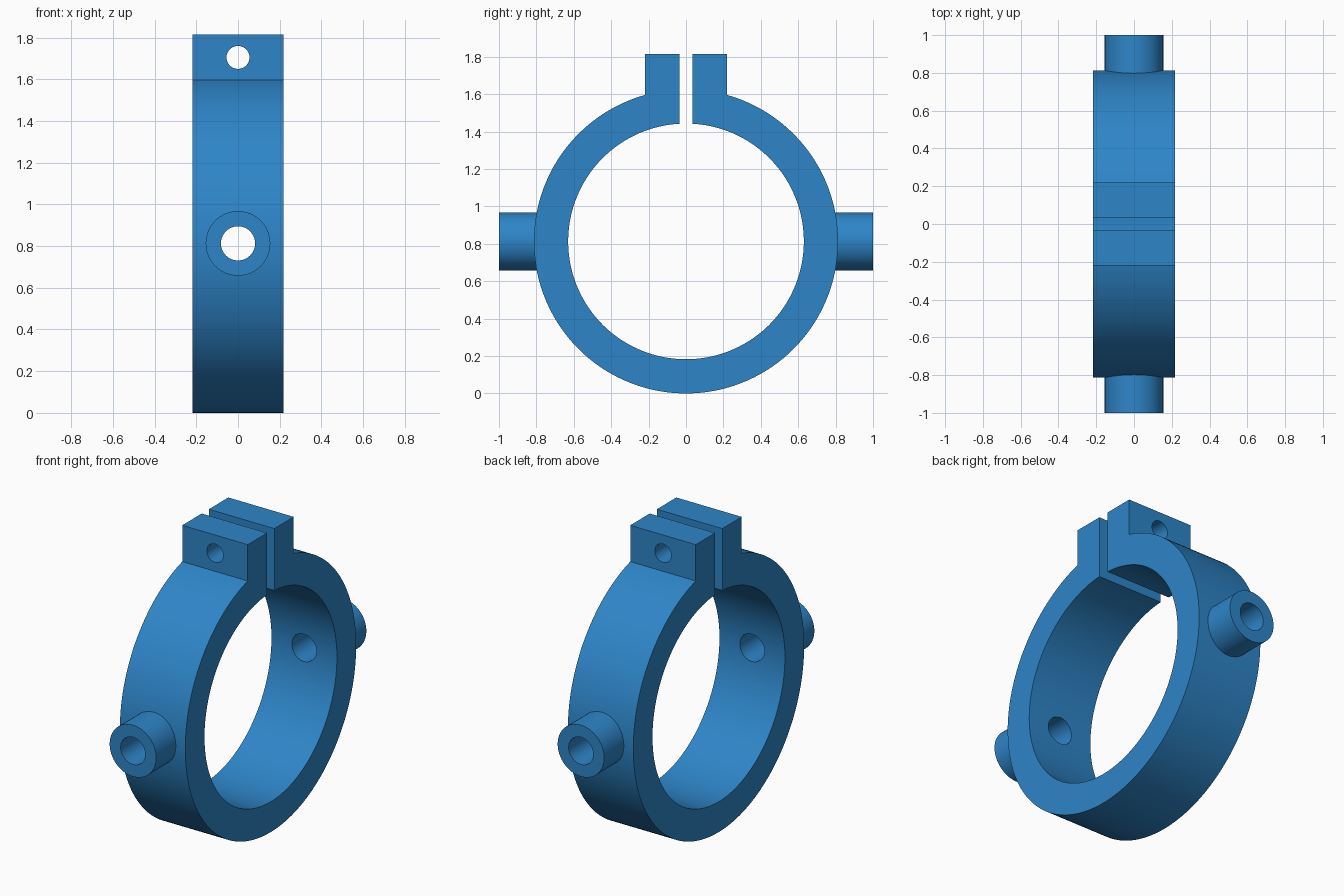
import bpy, bmesh
from math import sin, cos, asin, pi, radians
from mathutils import Matrix

if "Cube" in bpy.data.objects:
    bpy.data.objects.remove(bpy.data.objects["Cube"], do_unlink=True)

OUTER, INNER, CENTER = 0.813, 0.63, 0.813
HALF_WIDTH, TOP = 0.218, 1.815
GAP, LUG = 0.034, 0.219  # inner and outer faces of the clamp lugs

blue = bpy.data.materials.new("clamp blue")
blue.use_nodes = True
colour = (0.027, 0.235, 0.58, 1)
blue.diffuse_color = colour
blue.node_tree.nodes["Principled BSDF"].inputs["Base Color"].default_value = colour


def make_object(name, bm):
    bmesh.ops.recalc_face_normals(bm, faces=bm.faces)
    mesh = bpy.data.meshes.new(name)
    bm.to_mesh(mesh)
    bm.free()
    mesh.materials.append(blue)
    obj = bpy.data.objects.new(name, mesh)
    bpy.context.collection.objects.link(obj)
    return obj


def cylinder_along_y(name, radius, y0, y1, z):
    bm = bmesh.new()
    place = Matrix.Translation((0, (y0 + y1) / 2, z)) @ Matrix.Rotation(pi / 2, 4, 'X')
    bmesh.ops.create_cone(bm, cap_ends=True, segments=64, radius1=radius,
                          radius2=radius, depth=abs(y1 - y0), matrix=place)
    return make_object(name, bm)


def arc(radius, offset, steps):
    """Points round the ring from one side of the top to the other."""
    start = asin(offset / radius)
    angles = [start + (2 * pi - 2 * start) * i / steps for i in range(steps + 1)]
    return [(radius * sin(a), CENTER + radius * cos(a)) for a in angles]


# Split ring with its two clamp lugs, one profile extruded across the width
profile = [(GAP, TOP), (LUG, TOP)] + arc(OUTER, LUG, 160)
profile += [(-LUG, TOP), (-GAP, TOP)] + arc(INNER, GAP, 160)[::-1]
bm = bmesh.new()
face = bm.faces.new([bm.verts.new((-HALF_WIDTH, y, z)) for y, z in profile])
result = bmesh.ops.extrude_face_region(bm, geom=[face], use_keep_orig=True)
bmesh.ops.translate(bm, vec=(2 * HALF_WIDTH, 0, 0),
                    verts=[v for v in result["geom"] if isinstance(v, bmesh.types.BMVert)])
clamp = make_object("clamp_ring", bm)

# Bosses joined on front and back, then bores cut through
tools = [
    (cylinder_along_y("front_boss", 0.155, -1, -0.7, CENTER), 'UNION'),
    (cylinder_along_y("back_boss", 0.155, 0.7, 1, CENTER), 'UNION'),
    (cylinder_along_y("boss_bore", 0.082, -1.2, 1.2, CENTER), 'DIFFERENCE'),
    (cylinder_along_y("lug_bolt_hole", 0.055, -0.4, 0.4, 1.705), 'DIFFERENCE'),
]
bpy.ops.object.select_all(action='DESELECT')
clamp.select_set(True)
bpy.context.view_layer.objects.active = clamp
for tool, operation in tools:
    mod = clamp.modifiers.new(tool.name, 'BOOLEAN')
    mod.operation, mod.solver, mod.object = operation, 'EXACT', tool
    bpy.ops.object.modifier_apply(modifier=mod.name)
    bpy.data.objects.remove(tool, do_unlink=True)

bpy.ops.object.shade_smooth_by_angle(angle=radians(30))
